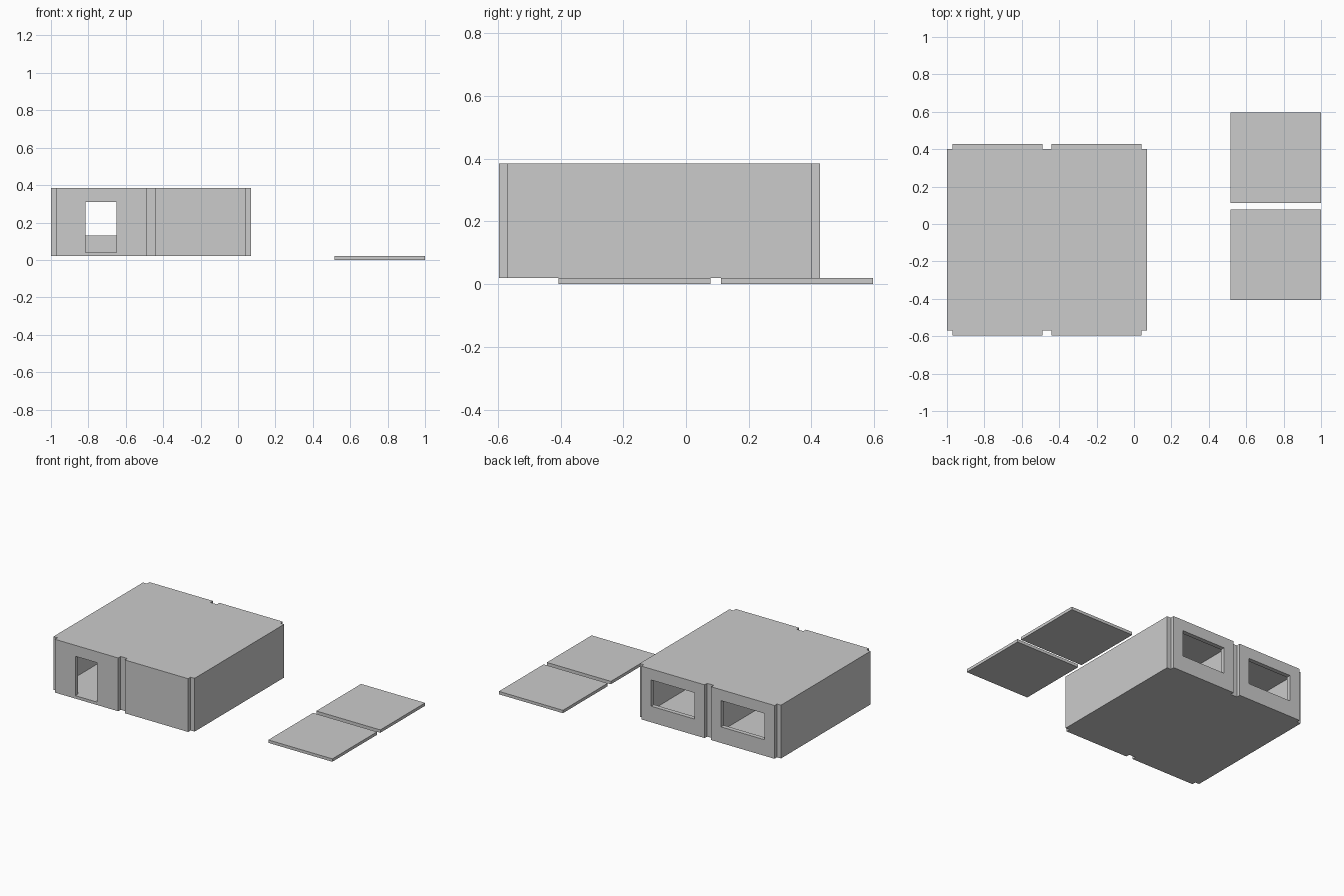
import bpy
import bmesh

if "Cube" in bpy.data.objects:
    bpy.data.objects.remove(bpy.data.objects["Cube"])

X0, X1 = -1.0, 0.07          # house sides
YF, YB = -0.597, 0.427       # front and back panel faces
STEP = 0.027                 # depth of the post recesses
Z0, Z1 = 0.02, 0.385
BAYS = [(-0.97, -0.49), (-0.44, 0.04)]


def add_mesh(name, bm):
    bmesh.ops.recalc_face_normals(bm, faces=bm.faces)
    mesh = bpy.data.meshes.new(name)
    bm.to_mesh(mesh)
    bm.free()
    obj = bpy.data.objects.new(name, mesh)
    bpy.context.collection.objects.link(obj)
    return obj


def add_prism(name, outline, z0, z1):
    bm = bmesh.new()
    face = bm.faces.new([bm.verts.new((x, y, z0)) for x, y in outline])
    top = bmesh.ops.extrude_face_region(bm, geom=[face])["geom"]
    verts = [g for g in top if isinstance(g, bmesh.types.BMVert)]
    bmesh.ops.translate(bm, verts=verts, vec=(0, 0, z1 - z0))
    return add_mesh(name, bm)


def add_box(name, x0, x1, y0, y1, z0, z1):
    return add_prism(name, [(x0, y0), (x1, y0), (x1, y1), (x0, y1)], z0, z1)


def cut(target, cutter):
    mod = target.modifiers.new(cutter.name, 'BOOLEAN')
    mod.operation = 'DIFFERENCE'
    mod.solver = 'EXACT'
    mod.object = cutter
    bpy.context.view_layer.objects.active = target
    bpy.ops.object.modifier_apply(modifier=mod.name)
    bpy.data.objects.remove(cutter)


# House shell: floor plan with raised wall panels between recessed posts
front = [(X0, YF + STEP)]
for a, b in BAYS:
    front += [(a, YF + STEP), (a, YF), (b, YF), (b, YF + STEP)]
front.append((X1, YF + STEP))
back = [(x, YF + YB - y) for x, y in reversed(front)]
house = add_prism("house_shell", front + back, Z0, Z1)

# Two hollow rooms, each with a rear window
for a, b in BAYS:
    cut(house, add_box("room", a, b, YF + 0.03, YB - 0.03, 0.04, 0.365))
    mid = (a + b) / 2
    cut(house, add_box("window", mid - 0.165, mid + 0.165,
                       YB - 0.1, YB + 0.1, 0.13, 0.31))

# Front doorway
cut(house, add_box("doorway", -0.815, -0.65, YF - 0.1, YF + 0.1, 0.04, 0.31))

# Loose square slabs beside the house
for name, y in (("front_slab", -0.407), ("back_slab", 0.112)):
    add_box(name, 0.515, 1.0, y, y + 0.485, 0.0, 0.02)
